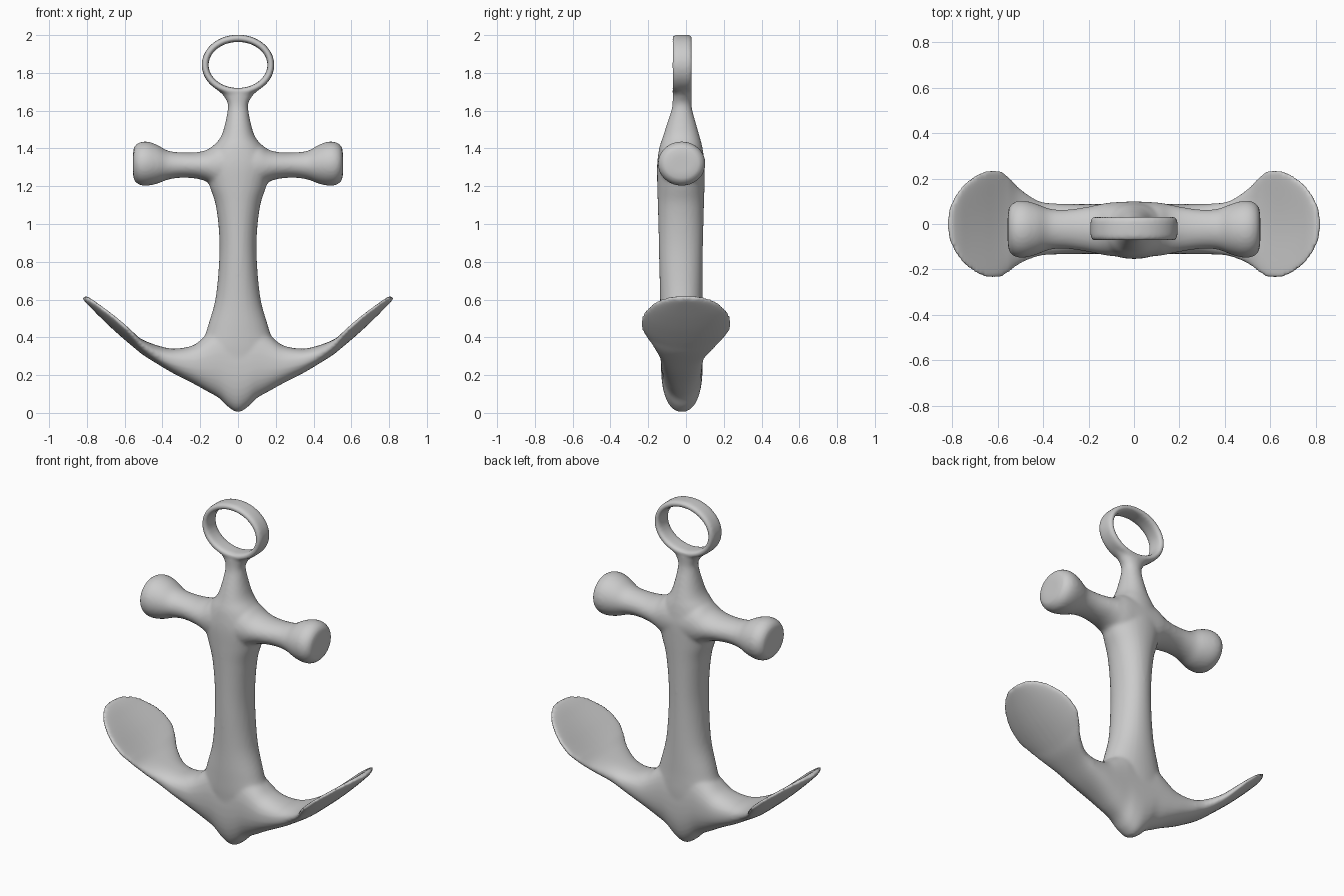
import bpy, bmesh, math
from mathutils import Vector

SEG, STEPS = 40, 6


def smooth_rows(rows):
    """Catmull-Rom interpolation through the section rows."""
    rows = [Vector(r) for r in rows]
    out = []
    for i in range(len(rows) - 1):
        p0, p1, p2 = rows[max(i - 1, 0)], rows[i], rows[i + 1]
        p3 = rows[min(i + 2, len(rows) - 1)]
        for k in range(STEPS):
            t = k / STEPS
            out.append(0.5 * (2 * p1 + (p2 - p0) * t + (2 * p0 - 5 * p1 + 4 * p2 - p3) * t * t
                              + (3 * p1 - p0 - 3 * p2 + p3) * t ** 3))
    return out + [rows[-1]]


def oval(power):
    """Unit superellipse points."""
    pts = []
    for i in range(SEG):
        a = 2 * math.pi * i / SEG
        c, s = math.cos(a), math.sin(a)
        pts.append((math.copysign(abs(c) ** (2 / power), c), math.copysign(abs(s) ** (2 / power), s)))
    return pts


def skin(bm, loops, closed=False):
    rings = [[bm.verts.new(p) for p in loop] for loop in loops]
    pairs = list(zip(rings, rings[1:])) + ([(rings[-1], rings[0])] if closed else [])
    for a, b in pairs:
        for j in range(SEG):
            k = (j + 1) % SEG
            bm.faces.new((a[j], a[k], b[k], b[j]))
    if not closed:
        bm.faces.new(rings[0][::-1])
        bm.faces.new(rings[-1])


def mirrored(rows):
    return [(-r[0],) + r[1:] for r in rows[:0:-1]] + rows


bm = bmesh.new()

# shank: z, half width x, y centre, half depth y
shank = [(0.15, 0.08, -0.02, 0.09), (0.3, 0.2, -0.022, 0.11), (0.44, 0.165, -0.025, 0.112),
         (0.6, 0.12, -0.025, 0.112), (0.8, 0.10, -0.027, 0.115), (0.95, 0.10, -0.027, 0.118),
         (1.1, 0.118, -0.027, 0.122), (1.2, 0.15, -0.027, 0.125), (1.31, 0.18, -0.027, 0.126),
         (1.4, 0.135, -0.027, 0.115), (1.46, 0.092, -0.025, 0.098), (1.52, 0.071, -0.024, 0.08),
         (1.6, 0.055, -0.022, 0.056), (1.64, 0.055, -0.021, 0.05), (1.68, 0.078, -0.02, 0.05),
         (1.705, 0.105, -0.02, 0.048)]
skin(bm, [[(x * w, cy + y * d, z) for x, y in oval(2.1)] for z, w, cy, d in smooth_rows(shank)])

# stock (crossbar with knobs): x, half depth y, z low, z high
stock = mirrored([(0.0, 0.122, 1.16, 1.46), (0.1, 0.118, 1.185, 1.435), (0.16, 0.108, 1.222, 1.395),
                  (0.22, 0.096, 1.24, 1.38), (0.3, 0.086, 1.245, 1.379), (0.37, 0.09, 1.235, 1.388),
                  (0.43, 0.112, 1.213, 1.42), (0.48, 0.125, 1.203, 1.436), (0.52, 0.122, 1.207, 1.432),
                  (0.548, 0.1, 1.23, 1.41), (0.556, 0.06, 1.265, 1.37)])
skin(bm, [[(x, -0.023 + u * d, (lo + hi) / 2 + v * (hi - lo) / 2) for u, v in oval(2)]
          for x, d, lo, hi in smooth_rows(stock)])

# arms and cupped flukes: x, y centre, half depth y, z low, z high, cup
arms = mirrored([(0.0, -0.022, 0.11, 0.004, 0.5), (0.05, -0.022, 0.11, 0.03, 0.49),
                 (0.1, -0.022, 0.11, 0.078, 0.47), (0.17, -0.022, 0.11, 0.118, 0.41),
                 (0.24, -0.022, 0.11, 0.157, 0.357), (0.34, -0.022, 0.112, 0.208, 0.34),
                 (0.42, -0.02, 0.122, 0.255, 0.355), (0.5, -0.01, 0.165, 0.305, 0.385),
                 (0.55, -0.003, 0.21, 0.345, 0.415), (0.6, 0.0, 0.239, 0.387, 0.453),
                 (0.66, 0.0, 0.233, 0.44, 0.504), (0.72, 0.0, 0.2, 0.497, 0.555),
                 (0.77, 0.0, 0.15, 0.547, 0.597), (0.805, 0.0, 0.09, 0.583, 0.619),
                 (0.82, 0.0, 0.03, 0.6, 0.615)])
loops = []
for x, cy, d, lo, hi in smooth_rows(arms):
    cup = 0.04 * min(1, max(0, (abs(x) - 0.4) / 0.15)) * (d / 0.24) ** 2
    loops.append([(x, cy + u * d, (lo + hi) / 2 + v * (hi - lo) / 2 + cup * u * u) for u, v in oval(2.3)])
skin(bm, loops)

# ring: flat oval band
loops = []
for i in range(64):
    a = 2 * math.pi * i / 64
    c, s = math.cos(a), math.sin(a)
    loops.append([((0.174 + 0.018 * u) * c, -0.02 + 0.051 * v, 1.842 + (0.141 + 0.019 * u) * s)
                  for u, v in oval(3.5)])
skin(bm, loops, closed=True)

bmesh.ops.recalc_face_normals(bm, faces=bm.faces)
mesh = bpy.data.meshes.new("anchor")
bm.to_mesh(mesh)
bm.free()
anchor = bpy.data.objects.new("anchor", mesh)
bpy.context.collection.objects.link(anchor)

# fuse the overlapping parts and soften the joints
remesh = anchor.modifiers.new("fuse", 'REMESH')
remesh.mode = 'VOXEL'
remesh.voxel_size = 0.01
remesh.use_smooth_shade = True
soften = anchor.modifiers.new("soften", 'SMOOTH')
soften.factor = 0.5
soften.iterations = 5
